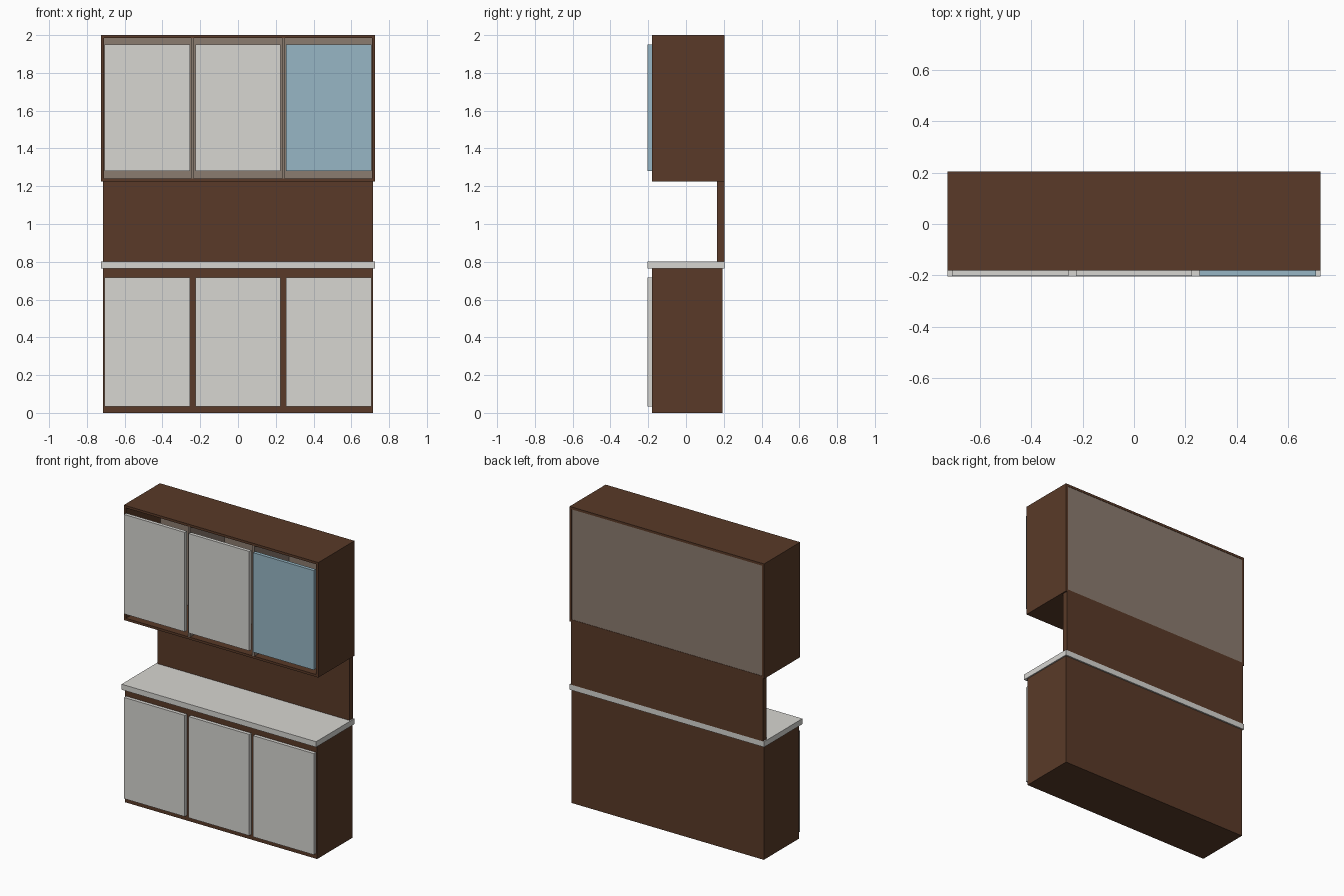
import bpy

if "Cube" in bpy.data.objects:
    bpy.data.objects.remove(bpy.data.objects["Cube"])


def material(name, rgb):
    m = bpy.data.materials.new(name)
    m.diffuse_color = (*rgb, 1)
    m.use_nodes = True
    m.node_tree.nodes["Principled BSDF"].inputs["Base Color"].default_value = m.diffuse_color
    return m


BROWN = material("dark_wood", (0.10, 0.042, 0.021))
TAUPE = material("taupe_board", (0.26, 0.20, 0.16))
WHITE = material("off_white", (0.68, 0.67, 0.64))
BLUE = material("blue_glass", (0.31, 0.47, 0.56))


def box(name, x, y, z, mat):
    """Box spanning the (min, max) ranges on each axis."""
    bpy.ops.mesh.primitive_cube_add(size=1, location=[sum(r) / 2 for r in (x, y, z)])
    ob = bpy.context.object
    ob.name = name
    ob.scale = [r[1] - r[0] for r in (x, y, z)]
    bpy.ops.object.transform_apply(location=False, rotation=False, scale=True)
    ob.data.materials.append(mat)
    return ob


FRONT, BACK = -0.18, 0.204
W, T = 0.725, 0.016
Z0, Z1 = 1.225, 2.0

# Base cabinet, worktop and splashback
box("base_cabinet", (-0.716, 0.716), (FRONT, 0.194), (0, 0.765), BROWN)
box("worktop", (-W, W), (-0.204, BACK), (0.765, 0.802), WHITE)
box("splashback", (-0.716, 0.716), (0.165, BACK), (0.802, Z0), BROWN)

# Upper cabinet: open-fronted carcass
box("upper_bottom", (-W, W), (FRONT, BACK), (Z0, Z0 + T), BROWN)
box("upper_top", (-W, W), (FRONT, BACK), (Z1 - T, Z1), BROWN)
for side, label in ((-1, "left"), (1, "right")):
    xs = sorted((side * W, side * (W - T)))
    box(f"upper_side_{label}", xs, (FRONT, BACK), (Z0 + T, Z1 - T), BROWN)
    box(f"upper_divider_{label}", (side * 0.24 - 0.008, side * 0.24 + 0.008),
        (FRONT, 0.19), (Z0 + T, Z1 - T), TAUPE)
box("upper_back_panel", (-W + T, W - T), (0.19, BACK - 0.002),
    (Z0 + T, Z1 - T), TAUPE)

# Three doors per cabinet; the upper right one is glass
for i, x in enumerate((-0.481, 0.0, 0.481)):
    xs = (x - 0.226, x + 0.226)
    box(f"lower_door_{i + 1}", xs, (-0.203, FRONT), (0.035, 0.717), WHITE)
    box(f"upper_door_{i + 1}", xs, (-0.203, FRONT), (1.28, 1.95),
        BLUE if i == 2 else WHITE)
